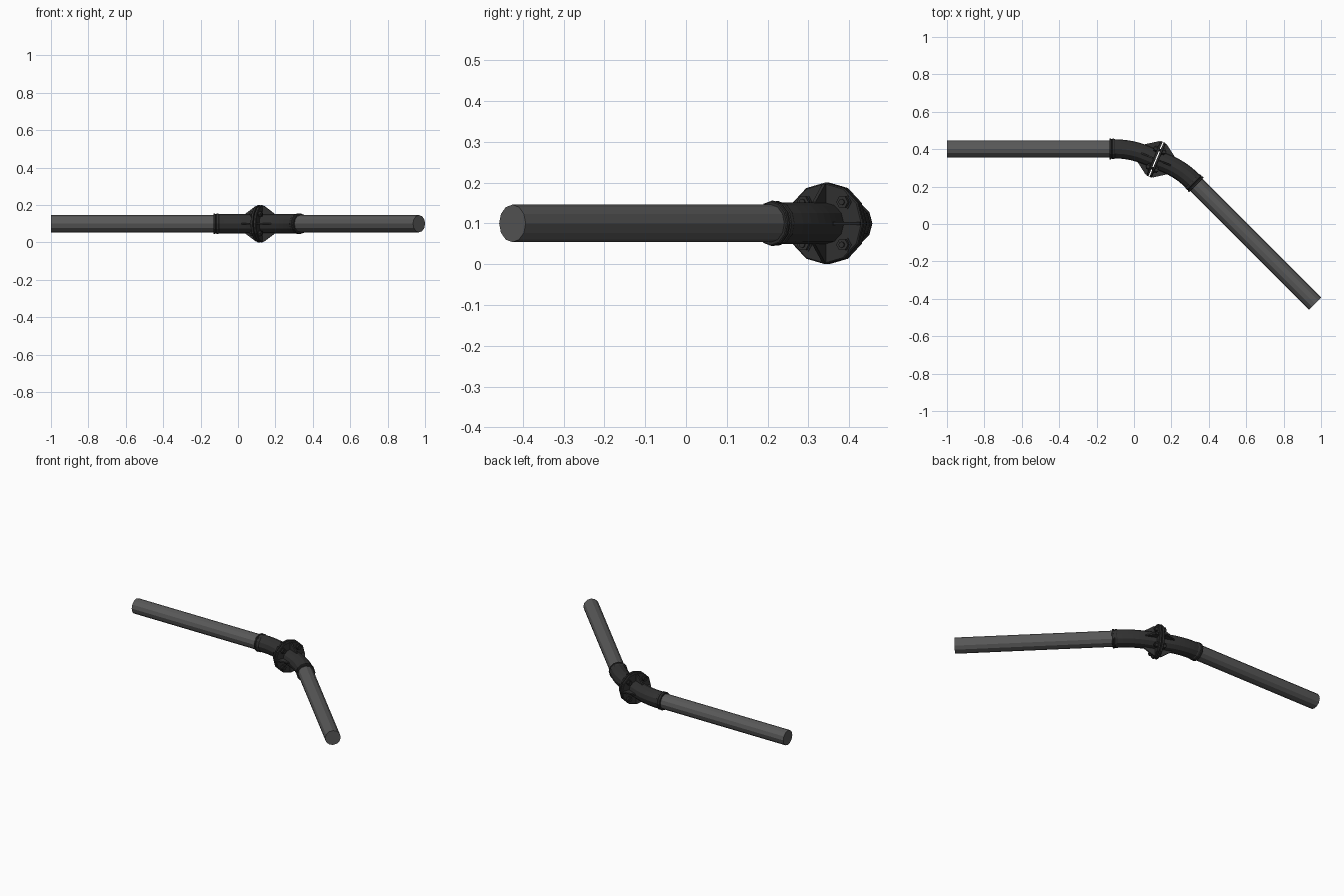
import bpy, bmesh, math
from mathutils import Vector

if "Cube" in bpy.data.objects:
    bpy.data.objects.remove(bpy.data.objects["Cube"])

Z = Vector((0, 0, 1))
CENTRE = Vector((0.118, 0.346, 0.1))      # middle of the flange joint
A = math.radians(22.5)


def material(name, v):
    m = bpy.data.materials.new(name)
    m.diffuse_color = (v, v, v, 1)
    m.use_nodes = True
    m.node_tree.nodes["Principled BSDF"].inputs["Base Color"].default_value = m.diffuse_color
    return m


PIPE = material("pipe_grey", 0.1)
IRON = material("dark_iron", 0.03)


def finish(name, bm, mat):
    bmesh.ops.recalc_face_normals(bm, faces=bm.faces)
    me = bpy.data.meshes.new(name)
    bm.to_mesh(me)
    bm.free()
    me.materials.append(mat)
    ob = bpy.data.objects.new(name, me)
    bpy.context.collection.objects.link(ob)
    return ob


def sweep(name, rings, sides, mat):
    """Capped tube through (position, direction, radius) rings."""
    bm = bmesh.new()
    loops = []
    for p, d, r in rings:
        s = d.cross(Z).normalized()
        loops.append([bm.verts.new(p + s * r * math.cos(k * math.tau / sides)
                                   + Z * r * math.sin(k * math.tau / sides))
                      for k in range(sides)])
    for a, b in zip(loops, loops[1:]):
        for k in range(sides):
            j = (k + 1) % sides
            bm.faces.new((a[k], a[j], b[j], b[k]))
    bm.faces.new(loops[0])
    bm.faces.new(loops[-1])
    return finish(name, bm, mat)


def straight(name, p, d, profile, sides, mat):
    """Turned part: profile of (distance along d, radius)."""
    return sweep(name, [(p + d * h, d, r) for h, r in profile], sides, mat)


def gusset(name, n, radial, thick):
    """Thin stiffening rib between flange and elbow."""
    side = n.cross(radial).normalized() * thick / 2
    bm = bmesh.new()
    shape = [(0.014, 0.04), (0.085, 0.04), (0.085, 0.052), (0.022, 0.096), (0.014, 0.096)]
    a, b = [[bm.verts.new(CENTRE + n * h + radial * r + side * s) for h, r in shape]
            for s in (-1, 1)]
    bm.faces.new(a)
    bm.faces.new(b)
    for k in range(len(a)):
        j = (k + 1) % len(a)
        bm.faces.new((a[k], a[j], b[j], b[k]))
    return finish(name, bm, IRON)


def half(tag, n, u, length):
    corner = CENTRE + n * 0.145
    t, r = 0.085, 0.051
    # elbow body with ridged collar at its end
    rings = [(CENTRE + n * 0.003, n, r)]
    for k in range(7):
        f = k / 6
        pos = corner - n * t * (1 - f) ** 2 + u * t * f ** 2
        rings.append((pos, (n * (1 - f) + u * f).normalized(), r))
    for e, cr in [(0.09, 0.0545), (0.099, 0.0545), (0.101, 0.052), (0.105, 0.052),
                  (0.107, 0.0555), (0.114, 0.0555), (0.116, 0.053)]:
        rings.append((corner + u * e, u, cr))
    sweep("elbow_" + tag, rings, 12, IRON)
    # long straight pipe
    straight("pipe_" + tag, corner, u, [(0.1, 0.046), (length, 0.046)], 12, PIPE)
    # flange plate
    straight("flange_" + tag, CENTRE, n,
             [(0.003, 0.1), (0.013, 0.1), (0.016, 0.097)], 12, IRON)
    side = n.cross(Z).normalized()
    for k in range(4):
        a = k * math.pi / 2
        gusset(f"rib_{tag}_{k}", n, side * math.cos(a) + Z * math.sin(a), 0.008)
        # washer, nut and stud end on the diagonals
        a += math.pi / 4
        p = CENTRE + (side * math.cos(a) + Z * math.sin(a)) * 0.074
        straight(f"nut_{tag}_{k}", p, n,
                 [(0.015, 0.019), (0.019, 0.019), (0.019, 0.0155), (0.031, 0.0155)], 6, IRON)
        straight(f"bolt_{tag}_{k}", p, n, [(0, 0.0075), (0.036, 0.0075)], 8, IRON)


axis = Vector((math.cos(A), -math.sin(A), 0))
half("left", -axis, Vector((-1, 0, 0)), 0.984)
half("right", axis, Vector((1, -1, 0)).normalized(), 1.0126)
